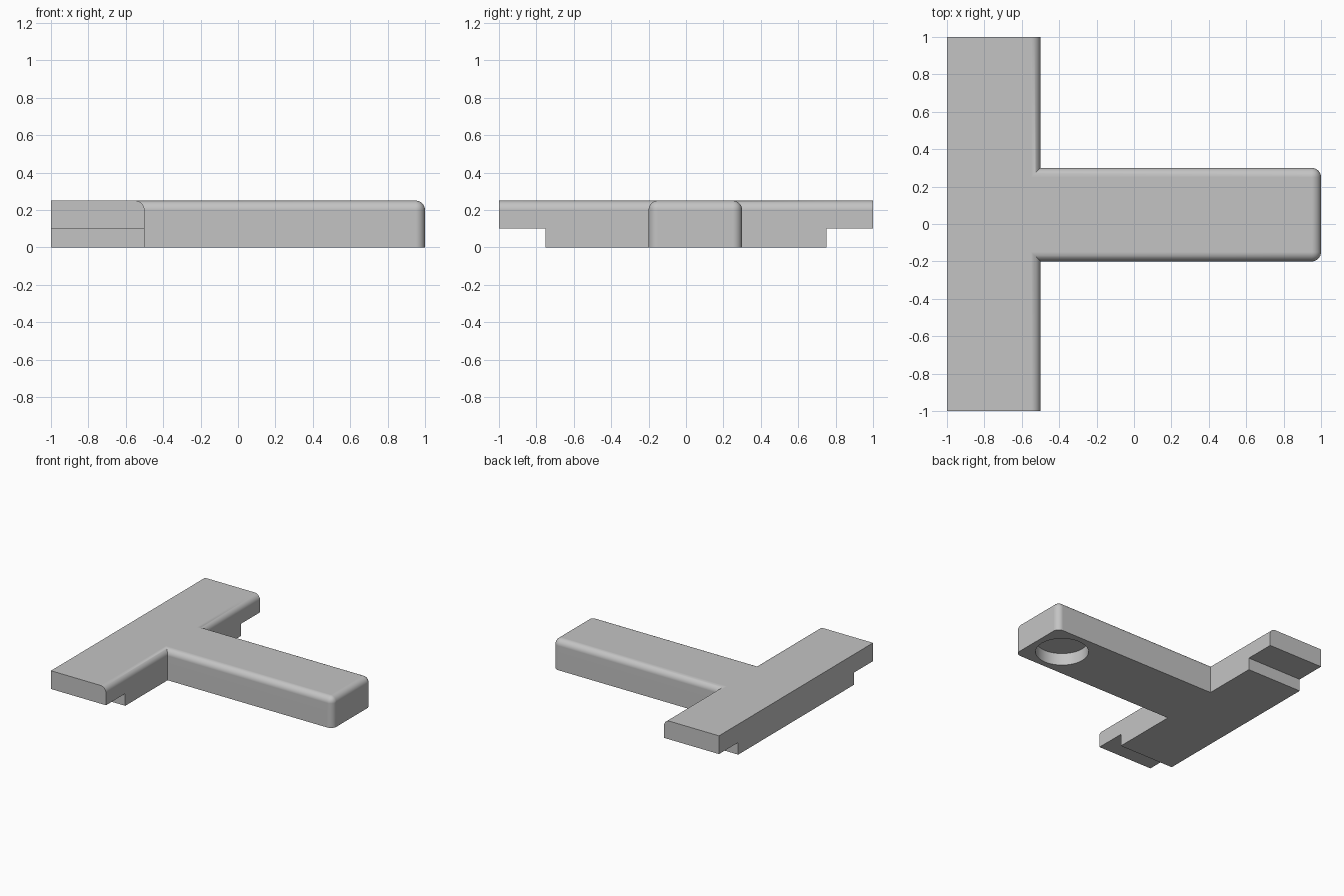
import bpy
import bmesh
import math
from mathutils import Vector

TOP = 0.25      # plate thickness
FILLET = 0.05   # rounded edge radius

default_cube = bpy.data.objects.get("Cube")
if default_cube:
    bpy.data.objects.remove(default_cube, do_unlink=True)

grey = bpy.data.materials.new("plain grey")
grey.use_nodes = True
grey.diffuse_color = (0.55, 0.55, 0.55, 1)
grey.node_tree.nodes["Principled BSDF"].inputs["Base Color"].default_value = grey.diffuse_color


def add_object(name, bm):
    mesh = bpy.data.meshes.new(name)
    bm.to_mesh(mesh)
    bm.free()
    mesh.materials.append(grey)
    obj = bpy.data.objects.new(name, mesh)
    bpy.context.collection.objects.link(obj)
    return obj


def box(name, low, high, rounded=None):
    """Box between two corners; edges whose midpoint passes the test are filleted."""
    bm = bmesh.new()
    bmesh.ops.create_cube(bm, size=1)
    low, high = Vector(low), Vector(high)
    for v in bm.verts:
        v.co = (low + high) / 2 + v.co * (high - low)
    if rounded:
        edges = [e for e in bm.edges if rounded((e.verts[0].co + e.verts[1].co) / 2)]
        bmesh.ops.bevel(bm, geom=edges, offset=FILLET, segments=8,
                        profile=0.5, affect='EDGES')
    return add_object(name, bm)


def combine(target, other, operation):
    """Apply a boolean and discard the second object."""
    mod = target.modifiers.new(operation.lower(), 'BOOLEAN')
    mod.operation = operation
    mod.solver = 'EXACT'
    mod.object = other
    bpy.ops.object.select_all(action='DESELECT')
    bpy.context.view_layer.objects.active = target
    target.select_set(True)
    bpy.ops.object.modifier_apply(modifier=mod.name)
    bpy.data.objects.remove(other, do_unlink=True)


def near(a, b):
    return abs(a - b) < 0.001


# Cross bar, rounded along the upper edge on the stem side
plate = box("t_shaped_plate", (-1, -1, 0), (-0.5, 1, TOP),
            lambda m: near(m.x, -0.5) and near(m.z, TOP))

# Stem, rounded along its sides, tip and upright tip corners
stem = box("stem", (-0.75, -0.2, 0), (1, 0.3, TOP),
           lambda m: (near(m.z, TOP) and m.x > 0) or
                     (near(m.x, 1) and near(m.z, TOP / 2) and not near(m.y, 0.05)))
combine(plate, stem, 'UNION')

# Steps cut under both ends of the cross bar
for side in (-1, 1):
    ys = sorted((side * 0.75, side * 1.2))
    step = box("step_cutter", (-1.2, ys[0], -0.2), (-0.3, ys[1], 0.1))
    combine(plate, step, 'DIFFERENCE')

# Blind round recess under the stem tip
bm = bmesh.new()
bmesh.ops.create_cone(bm, cap_ends=True, segments=32, radius1=0.2, radius2=0.2, depth=0.2)
bmesh.ops.translate(bm, verts=bm.verts, vec=(0.75, 0.05, 0))
combine(plate, add_object("recess_cutter", bm), 'DIFFERENCE')

# Smooth fillets with crisp flat faces
bpy.ops.object.shade_smooth_by_angle(angle=math.radians(30))
normals = plate.modifiers.new("face_normals", 'WEIGHTED_NORMAL')
normals.keep_sharp = True
